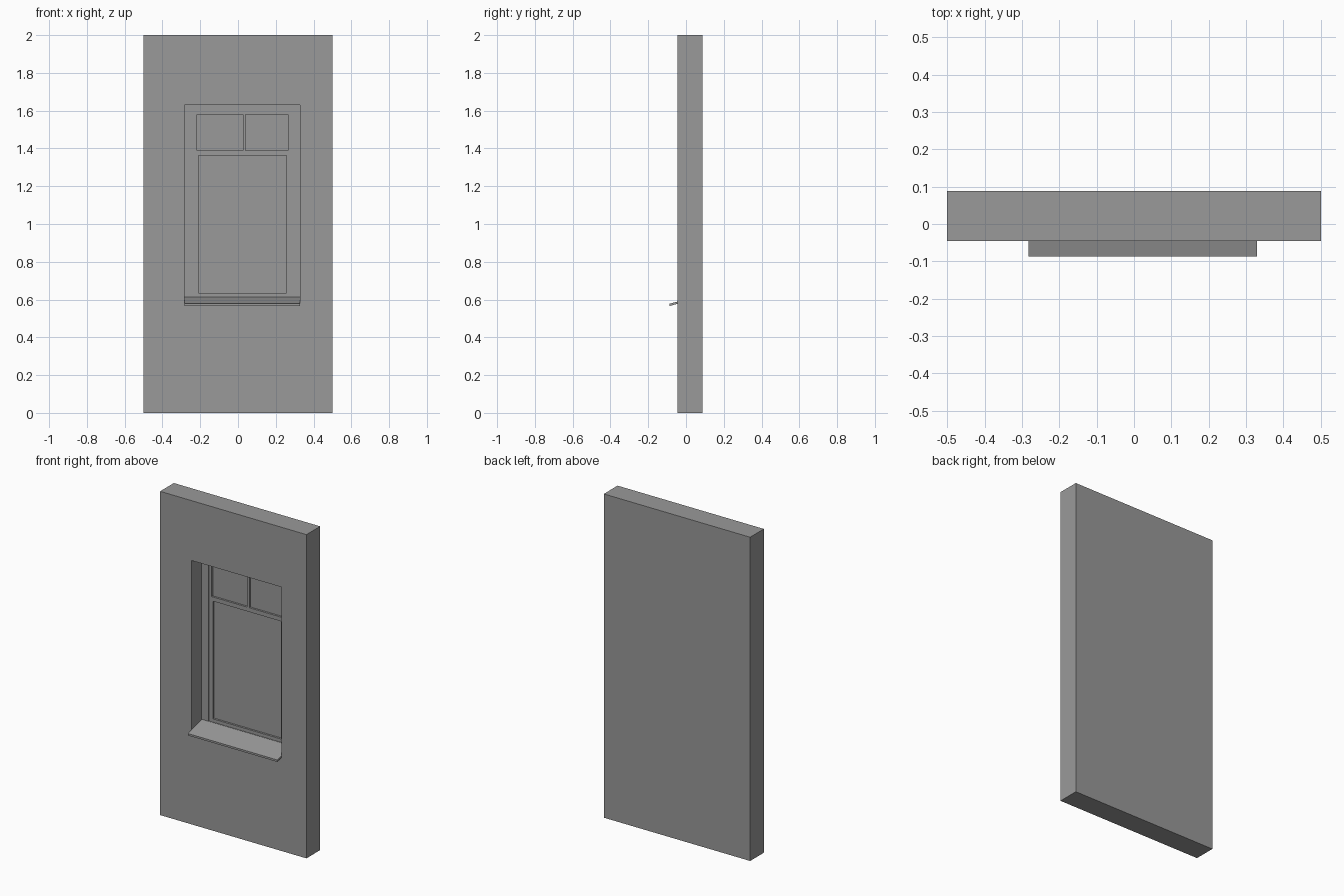
import bpy, bmesh

if "Cube" in bpy.data.objects:
    bpy.data.objects.remove(bpy.data.objects["Cube"])

grey = bpy.data.materials.new("plain_grey")
grey.diffuse_color = (0.32, 0.32, 0.32, 1)
grey.use_nodes = True
grey.node_tree.nodes["Principled BSDF"].inputs["Base Color"].default_value = grey.diffuse_color


def finish(name, bm):
    bmesh.ops.remove_doubles(bm, verts=bm.verts, dist=1e-5)
    bmesh.ops.recalc_face_normals(bm, faces=bm.faces)
    mesh = bpy.data.meshes.new(name)
    bm.to_mesh(mesh)
    bm.free()
    mesh.materials.append(grey)
    obj = bpy.data.objects.new(name, mesh)
    bpy.context.collection.objects.link(obj)


def relief(name, rect, front, back, pockets=()):
    """Slab with rectangular pockets (x0, x1, z0, z1, floor y);
    a floor at the back plane makes a through hole."""
    xs = sorted({rect[0], rect[1], *(v for p in pockets for v in p[:2])})
    zs = sorted({rect[2], rect[3], *(v for p in pockets for v in p[2:4])})
    bm = bmesh.new()

    def quad(*pts):
        bm.faces.new([bm.verts.new(p) for p in pts])

    def depth(i, k):
        if not (0 <= i < len(xs) - 1 and 0 <= k < len(zs) - 1):
            return back
        cx, cz = (xs[i] + xs[i + 1]) / 2, (zs[k] + zs[k + 1]) / 2
        for x0, x1, z0, z1, y in pockets:
            if x0 < cx < x1 and z0 < cz < z1:
                return y
        return front

    for i in range(len(xs) - 1):
        for k in range(len(zs) - 1):
            x0, x1, z0, z1 = xs[i], xs[i + 1], zs[k], zs[k + 1]
            y = depth(i, k)
            if y < back:
                for f in (y, back):
                    quad((x0, f, z0), (x1, f, z0), (x1, f, z1), (x0, f, z1))
            # side walls down to any deeper neighbour
            for di, dk, a, b in ((-1, 0, (x0, z0), (x0, z1)), (1, 0, (x1, z0), (x1, z1)),
                                 (0, -1, (x0, z0), (x1, z0)), (0, 1, (x0, z1), (x1, z1))):
                n = depth(i + di, k + dk)
                if n > y:
                    quad((a[0], y, a[1]), (b[0], y, b[1]), (b[0], n, b[1]), (a[0], n, a[1]))
    finish(name, bm)


# Wall panel with the window niche
relief("wall", (-0.5, 0.5, 0, 2), -0.046, 0.088,
       [(-0.284, 0.328, 0.585, 1.63, 0.07)])

# Fixed outer frame lining the niche
relief("window_frame", (-0.284, 0.328, 0.585, 1.63), 0.049, 0.07,
       [(-0.235, 0.288, 0.615, 1.597, 0.07)])

# Sash bars: two small lights above one tall light
relief("window_sash", (-0.235, 0.288, 0.615, 1.597), 0.052, 0.07,
       [(-0.217, 0.026, 1.388, 1.58, 0.07),
        (0.041, 0.264, 1.388, 1.58, 0.07),
        (-0.208, 0.258, 0.635, 1.362, 0.07)])

# Glass sheet behind the sash
relief("window_glass", (-0.235, 0.288, 0.615, 1.597), 0.064, 0.072)

# Sloping sill, extruded from its side profile
profile = [(-0.087, 0.566), (-0.087, 0.578), (0.05, 0.614), (0.05, 0.602)]
bm = bmesh.new()
end = bm.faces.new([bm.verts.new((-0.282, y, z)) for y, z in profile])
ext = bmesh.ops.extrude_face_region(bm, geom=[end], use_keep_orig=True)
moved = [g for g in ext["geom"] if isinstance(g, bmesh.types.BMVert)]
bmesh.ops.translate(bm, verts=moved, vec=(0.611, 0, 0))
finish("window_sill", bm)
